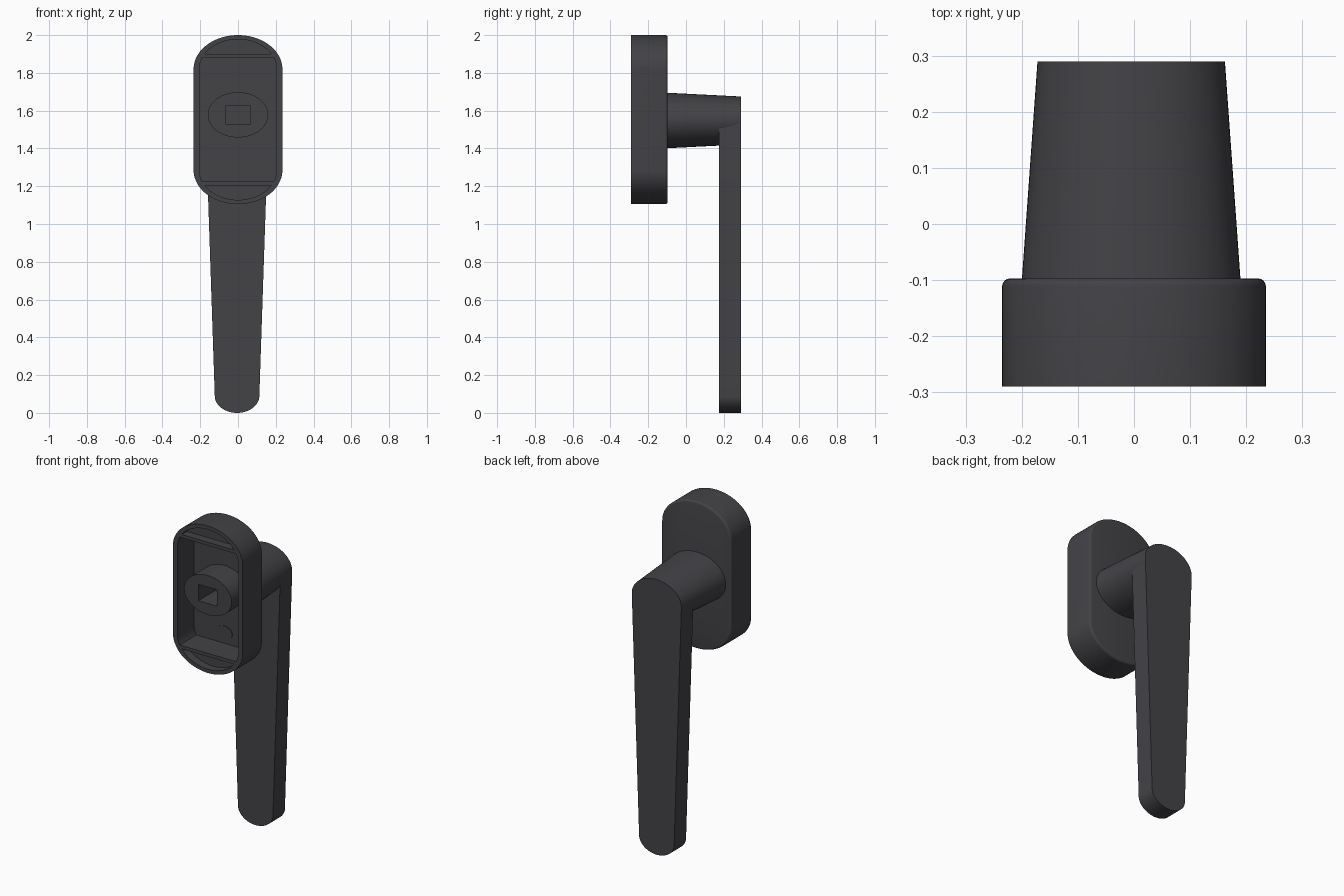
import bpy, bmesh
from math import sin, cos, pi, radians

cube = bpy.data.objects.get("Cube")
if cube:
    bpy.data.objects.remove(cube, do_unlink=True)

mat = bpy.data.materials.new("dark_grey")
mat.use_nodes = True
colour = (0.056, 0.055, 0.062, 1)
mat.diffuse_color = colour
mat.node_tree.nodes["Principled BSDF"].inputs["Base Color"].default_value = colour

FRONT, FLOOR, BACK = -0.29, -0.13, -0.097
MID = 1.5525          # plate centre height
HALF = 0.2675         # half length of the plate's straight sides
HUB_X, HUB_Z = -0.005, 1.548


def pill(top, bottom, x=0, n=40):
    """Outline with elliptical ends; each end is (centre z, x radius, z radius)."""
    pts = []
    for (z, a, b), start in ((top, 0), (bottom, pi)):
        pts += [(x + a * cos(start + pi * i / n), z + b * sin(start + pi * i / n))
                for i in range(n + 1)]
    return pts


def plate_outline(inset):
    a, b = 0.235 - inset, 0.18 - inset * 0.75
    return pill((MID + HALF, a, b), (MID - HALF, a, b))


def ellipse(x, z, a, b, n=64):
    return [(x + a * cos(2 * pi * i / n), z + b * sin(2 * pi * i / n)) for i in range(n)]


def square(x, z, a, b, n=64):
    pts = []
    for i in range(n):
        c, s = cos(2 * pi * i / n), sin(2 * pi * i / n)
        m = max(abs(c), abs(s))
        pts.append((x + a * c / m, z + b * s / m))
    return pts


def loft(name, rings, loop=False):
    """Join (outline, y) rings into a solid, capped or closed into a tube."""
    bm = bmesh.new()
    rows = [[bm.verts.new((x, y, z)) for x, z in pts] for pts, y in rings]
    pairs = list(zip(rows, rows[1:]))
    if loop:
        pairs.append((rows[-1], rows[0]))
    else:
        bm.faces.new(rows[0])
        bm.faces.new(rows[-1])
    for r, s in pairs:
        for i in range(len(r)):
            j = (i + 1) % len(r)
            bm.faces.new((r[i], r[j], s[j], s[i]))
    bmesh.ops.recalc_face_normals(bm, faces=bm.faces)
    mesh = bpy.data.meshes.new(name)
    bm.to_mesh(mesh)
    bm.free()
    mesh.materials.append(mat)
    obj = bpy.data.objects.new(name, mesh)
    bpy.context.collection.objects.link(obj)
    bpy.ops.object.select_all(action='DESELECT')
    obj.select_set(True)
    bpy.context.view_layer.objects.active = obj
    bpy.ops.object.shade_smooth_by_angle(angle=radians(35))
    return obj


# Hollow mounting plate with a rounded back edge
r = 0.014
soft_edge = [(plate_outline(r * (1 - cos(t))), BACK - r + r * sin(t))
             for t in (pi / 2 * i / 4 for i in range(5))]
loft("mounting_plate", [(plate_outline(0.03), FLOOR), (plate_outline(0.03), FRONT),
                        (plate_outline(0), FRONT)] + soft_edge)

# Cross ribs, filled end pockets and screw seats
for side, label in ((1, "upper"), (-1, "lower")):
    rib = [(x, MID + side * h) for x, h in
           ((-0.2, 0.328), (0.2, 0.328), (0.19, 0.348), (-0.19, 0.348))]
    loft(label + "_rib", [(rib, FRONT), (rib, FLOOR)])
    n = 24
    a0 = 0.52
    pocket = [(0.21 * cos(t), MID + side * (HALF + 0.16 * sin(t)))
              for t in (a0 + (pi - 2 * a0) * i / n for i in range(n + 1))]
    loft(label + "_end_pocket", [(pocket, FRONT + 0.05), (pocket, FLOOR)])
    seat = ellipse(0, MID + 0.002 + side * 0.265, 0.053, 0.042)
    loft(label + "_screw_seat", [(seat, FLOOR - 0.004), (seat, FLOOR + 0.002)])

# Spindle boss with a square socket
boss, socket = ellipse(0, 1.578, 0.16, 0.12), square(0, 1.578, 0.063, 0.05)
loft("spindle_boss", [(boss, FLOOR), (boss, FRONT), (socket, FRONT), (socket, FLOOR)], loop=True)

# Tapered neck
loft("neck", [(ellipse(HUB_X, HUB_Z, 0.195, 0.147), BACK - 0.005),
              (ellipse(HUB_X, HUB_Z, 0.167, 0.127), 0.29)])

# Flat tapered grip
grip = pill((HUB_Z, 0.167, 0.127), (0.09, 0.118, 0.09), HUB_X)
loft("grip", [(grip, 0.175), (grip, 0.29)])
